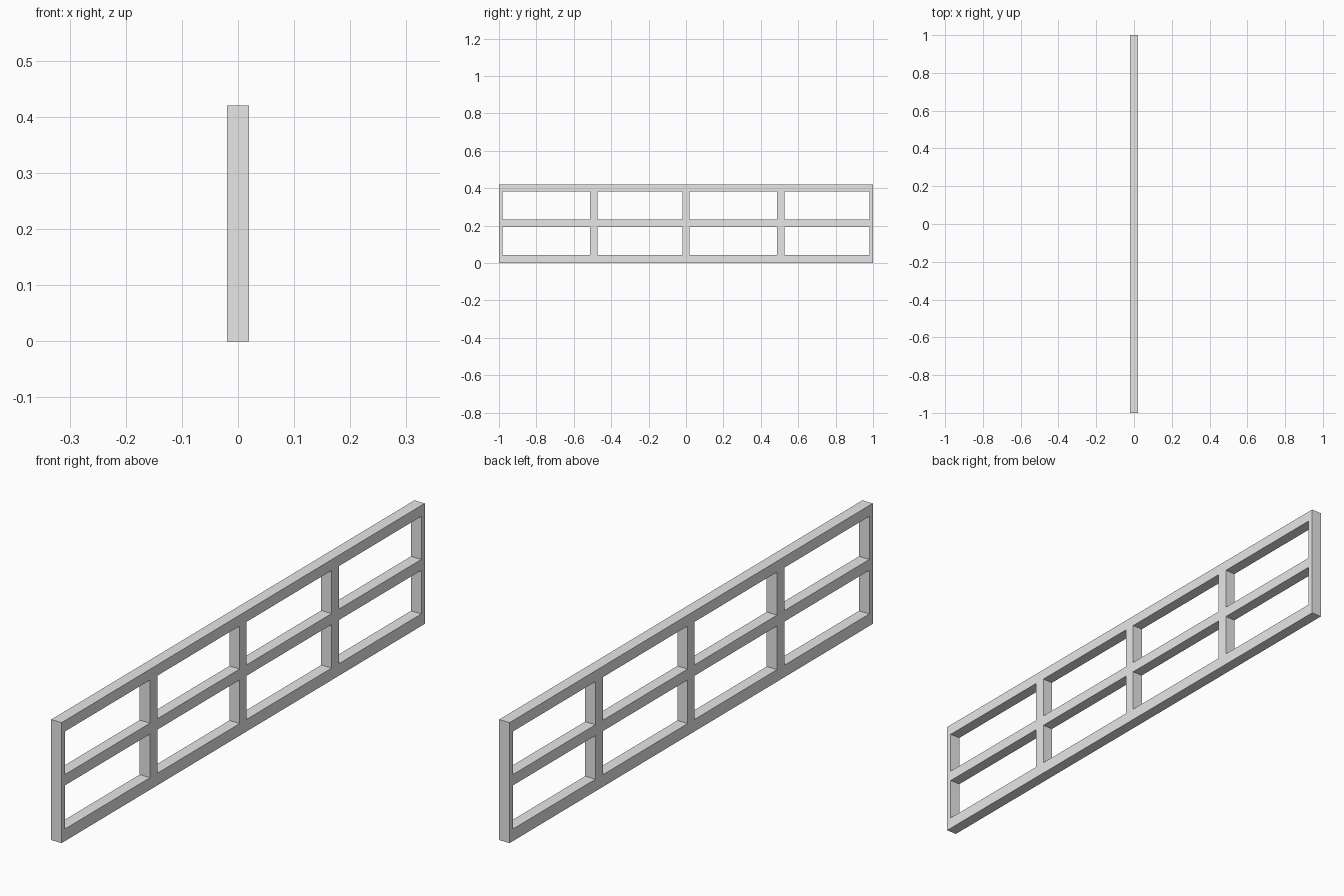
import bpy
import bmesh

cube = bpy.data.objects.get("Cube")
if cube:
    bpy.data.objects.remove(cube, do_unlink=True)

grey = bpy.data.materials.new("light_grey")
grey.use_nodes = True
grey.diffuse_color = (0.8, 0.8, 0.8, 1)
grey.node_tree.nodes["Principled BSDF"].inputs["Base Color"].default_value = (0.8, 0.8, 0.8, 1)

THICKNESS = 0.04
# Edges of each post along y and each rail along z
posts = [(-1, -0.981), (-0.513, -0.473), (-0.019, 0.019), (0.487, 0.527), (0.981, 1)]
rails = [(0, 0.042), (0.194, 0.232), (0.382, 0.42)]
ys = [edge for post in posts for edge in post]
zs = [edge for rail in rails for edge in rail]

# Flush lattice: a flat grid with the openings left out, then thickened
bm = bmesh.new()
grid = [[bm.verts.new((-THICKNESS / 2, y, z)) for z in zs] for y in ys]
for i in range(len(ys) - 1):
    for j in range(len(zs) - 1):
        if i % 2 and j % 2:
            continue  # opening between posts and rails
        bm.faces.new((grid[i][j], grid[i][j + 1], grid[i + 1][j + 1], grid[i + 1][j]))
front = bm.faces[:]
extruded = bmesh.ops.extrude_face_region(bm, geom=front, use_keep_orig=True)
moved = [v for v in extruded["geom"] if isinstance(v, bmesh.types.BMVert)]
bmesh.ops.translate(bm, verts=moved, vec=(THICKNESS, 0, 0))
bmesh.ops.recalc_face_normals(bm, faces=bm.faces[:])

mesh = bpy.data.meshes.new("railing_frame")
bm.to_mesh(mesh)
bm.free()
mesh.materials.append(grey)
bpy.context.collection.objects.link(bpy.data.objects.new("railing_frame", mesh))
